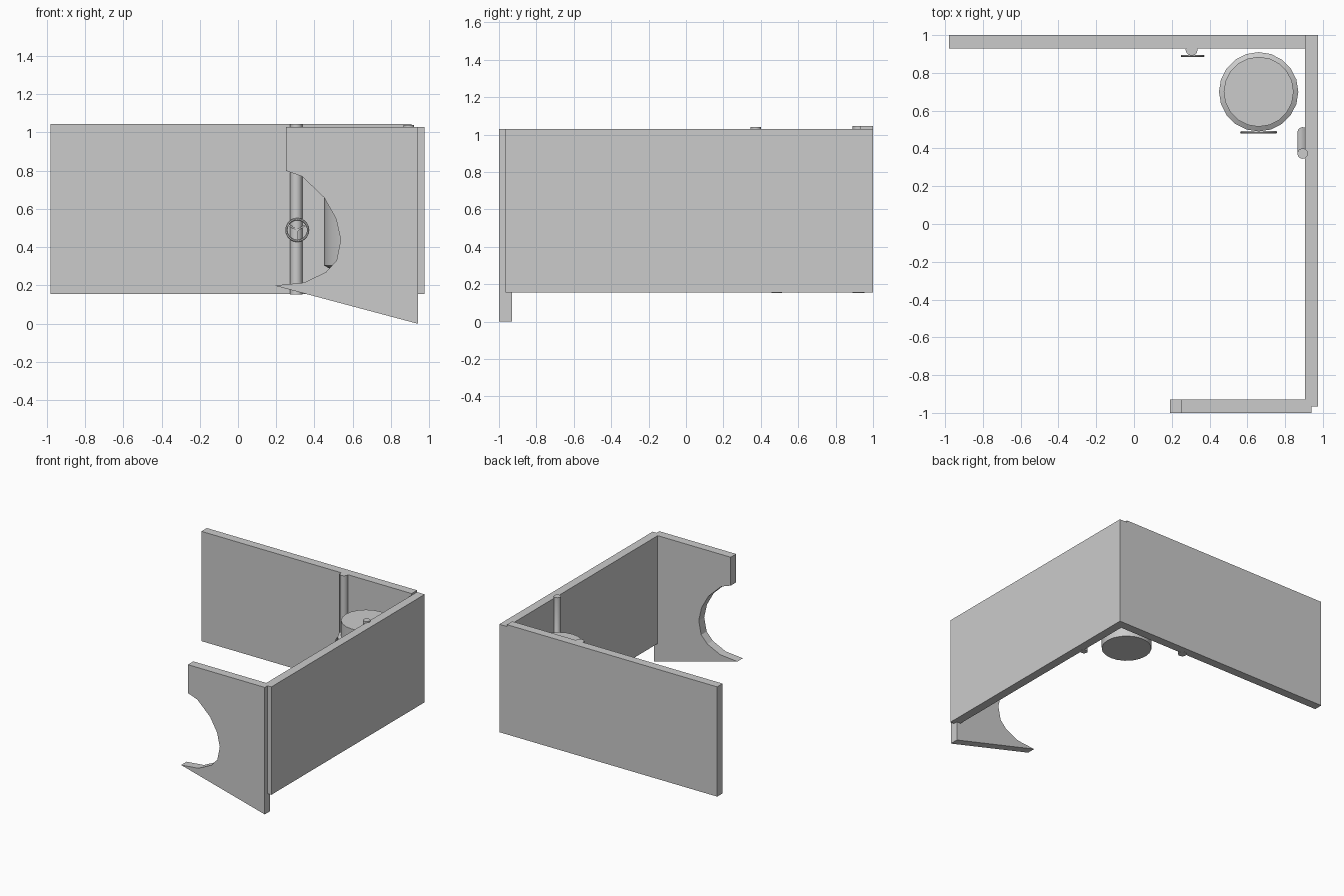
import bpy, bmesh
from math import sin, cos, pi
from mathutils import Vector

if "Cube" in bpy.data.objects:
    bpy.data.objects.remove(bpy.data.objects["Cube"])


def make(name, bm, smooth=False):
    bmesh.ops.recalc_face_normals(bm, faces=bm.faces)
    me = bpy.data.meshes.new(name)
    bm.to_mesh(me)
    bm.free()
    ob = bpy.data.objects.new(name, me)
    bpy.context.collection.objects.link(ob)
    if smooth:
        bpy.ops.object.select_all(action='DESELECT')
        ob.select_set(True)
        bpy.context.view_layer.objects.active = ob
        bpy.ops.object.shade_smooth_by_angle(angle=0.7)
    return ob


def box(name, lo, hi):
    bm = bmesh.new()
    bmesh.ops.create_cube(bm, size=1)
    for v in bm.verts:
        v.co = Vector([lo[i] + (v.co[i] + .5) * (hi[i] - lo[i]) for i in range(3)])
    return make(name, bm)


def skin(bm, rings, closed=False):
    """Bridge consecutive vertex rings; cap both ends unless closed."""
    vs = [[bm.verts.new(p) for p in r] for r in rings]
    n = len(vs[0])
    pairs = list(zip(vs, vs[1:])) + ([(vs[-1], vs[0])] if closed else [])
    for a, b in pairs:
        for i in range(n):
            bm.faces.new((a[i], a[(i + 1) % n], b[(i + 1) % n], b[i]))
    if not closed:
        bm.faces.new(vs[0])
        bm.faces.new(vs[-1])


def upright(name, stations, n):
    """Horizontal circles stacked along z: (x, y, z, radius)."""
    bm = bmesh.new()
    skin(bm, [[(x + r * cos(2 * pi * i / n), y + r * sin(2 * pi * i / n), z)
               for i in range(n)] for x, y, z, r in stations])
    return make(name, bm, True)


def valve_wheel(name, c, radius, tube):
    """Rim facing -y with three spokes in a Y and a stem to the back."""
    bm = bmesh.new()
    c = Vector(c)
    R = radius - tube
    rim = []
    for i in range(20):
        d = Vector((cos(pi * i / 10), 0, sin(pi * i / 10)))
        rim.append([c + d * (R + tube * cos(pi * j / 3)) + Vector((0, tube * sin(pi * j / 3), 0))
                    for j in range(6)])
    skin(bm, rim, closed=True)
    w = tube * .7
    for a in (pi / 6, 5 * pi / 6, 3 * pi / 2):
        d = Vector((cos(a), 0, sin(a)))
        s, y = Vector((-d.z, 0, d.x)) * w, Vector((0, w, 0))
        skin(bm, [[p + s + y, p - s + y, p - s - y, p + s - y] for p in (c, c + d * R)])
    skin(bm, [[c + Vector((w * 2 * cos(pi * j / 4), y, w * 2 * sin(pi * j / 4)))
               for j in range(8)] for y in (-w, tube * 4)])
    return make(name, bm, True)


# walls
box("back_wall", (-.98, .93, .155), (.907, 1, 1.045))
box("right_wall", (.905, -.965, .155), (.975, 1, 1.03))

# broken front panel
profile = [(.25, 1.03), (.25, .80), (.335, .77), (.45, .66), (.512, .55), (.537, .44),
           (.515, .33), (.46, .27), (.345, .215), (.19, .20), (.94, 0), (.94, 1.03)]
bm = bmesh.new()
skin(bm, [[(x, y, z) for x, z in profile] for y in (-1, -.93)])
make("broken_front_panel", bm)

# pipes
upright("back_pipe", [(.305, .923, .153, .032), (.305, .923, 1.045, .032)], 12)
upright("bent_side_pipe", [(.893, .485, .152, .028), (.893, .485, .52, .028),
                           (.893, .373, .66, .028), (.893, .373, 1.04, .028)], 12)

# tank
upright("tank", [(.66, .70, z, r) for z, r in
                 ((.17, .185), (.29, .185), (.305, .21), (.715, .21), (.73, .185), (.85, .185))], 20)

# valve wheels
valve_wheel("pipe_valve_wheel", (.31, .889, .49), .063, .006)
valve_wheel("tank_valve_wheel", (.66, .485, .51), .098, .008)
